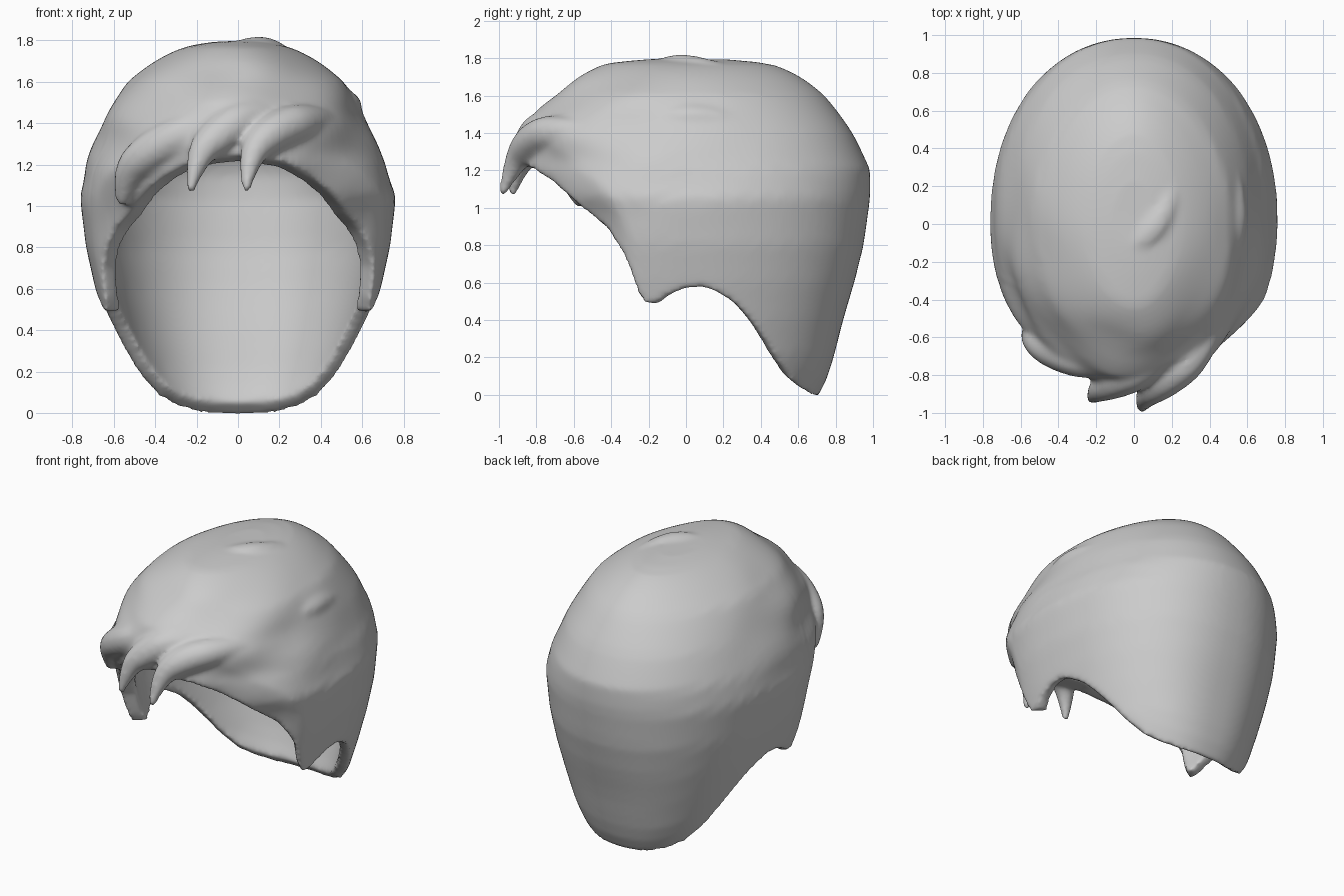
import bpy, bmesh
from math import sin, cos, sqrt, pi

if "Cube" in bpy.data.objects:
    bpy.data.objects.remove(bpy.data.objects["Cube"])

TOP, INNER_TOP, COLS, ROWS = 1.80, 1.68, 96, 30

# Cross-section by height: z -> half width, front reach, back reach
SECTIONS = [
    (1.80, 0.00, 0.00, 0.00), (1.77, 0.25, 0.43, 0.45), (1.70, 0.40, 0.57, 0.61),
    (1.60, 0.54, 0.69, 0.74), (1.50, 0.60, 0.80, 0.82), (1.40, 0.65, 0.85, 0.89),
    (1.20, 0.735, 0.86, 0.985), (1.05, 0.765, 0.83, 0.985), (0.80, 0.735, 0.77, 0.95),
    (0.60, 0.69, 0.73, 0.90), (0.40, 0.635, 0.70, 0.84), (0.20, 0.575, 0.70, 0.79),
    (0.08, 0.52, 0.70, 0.75), (-0.02, 0.46, 0.70, 0.70)]

# Hem height by angle from the nape (0) round to the forehead (180)
HEM = [(0, -0.015), (20, -0.005), (35, 0.03), (45, 0.08), (55, 0.18), (65, 0.33), (75, 0.48),
       (83, 0.56), (88, 0.58), (96, 0.53), (101, 0.48), (105, 0.49), (109, 0.56),
       (113, 0.73), (121, 0.90), (135, 1.03), (146, 1.13), (160, 1.21), (180, 1.24)]


def lookup(table, x):
    """Linear interpolation in a table sorted by its first column."""
    if x <= table[0][0]:
        return table[0][1:]
    for a, b in zip(table, table[1:]):
        if x <= b[0]:
            k = (x - a[0]) / (b[0] - a[0])
            return [p + (q - p) * k for p, q in zip(a[1:], b[1:])]
    return table[-1][1:]


def ramp(x, lo, hi):
    return min(1, max(0, (x - lo) / (hi - lo)))


DEPTHS = [(sqrt(TOP - s[0]),) + s[1:] for s in SECTIONS]


def shell_point(ang, z, hem, inner):
    s, c = sin(ang), cos(ang)
    shift = 0.12 * max(0, (z - 1) / 0.68) if inner else 0
    w, f, b = lookup(DEPTHS, sqrt(max(0, TOP - z - shift)))
    if s > 0:  # right side is a little slimmer above the ear
        w *= 1 - 0.04 * ramp(z, 1.05, 1.25)
    # temples curl in toward the face near the hem
    temple = ramp(-c, 0.3, 0.6) * ramp(z, 0.6, 0.9)
    if inner:
        k = min(1, (INNER_TOP - z) / 0.25)
        side = 0.075 + 0.07 * temple + 0.04 * temple * ramp(hem + 0.3 - z, 0, 0.3)
        w, f, b = w - side * k, f - 0.17 * k, b - 0.10 * k
    else:
        w -= 0.10 * temple * ramp(hem + 0.22 - z, 0, 0.22)
        # soft wavy relief on the upper front hair
        amp = 0.016 * ramp(z, 0.9, 1.3) * min(1, (TOP - z) / 0.15) * ramp(-c, -0.4, 0.3)
        wave = 1 + amp * sin(6 * ang + 13 * z) + 0.6 * amp * sin(4 * ang - 24 * z)
        w, f, b = w * wave, f * wave, b * wave
    p = 0.85 + 0.09 * ramp(z, 0.4, 1.1) + 0.12 * ramp(z, 1.4, 1.65)
    x = w * abs(s) ** p * (1 if s > 0 else -1)
    y = b * abs(c) ** p if c > 0 else -f * abs(c) ** p
    return (x, y, z)


# Hair cap: outer skin, hem and inner skin as one closed loft
bm = bmesh.new()
columns = []
for i in range(COLS):
    ang = 2 * pi * i / COLS
    deg = 360 * i / COLS
    hem = lookup(HEM, min(deg, 360 - deg))[0]
    inner_hem = hem + 0.02 + 0.045 * cos(ang)
    ts = [0.04 + 0.96 * j / ROWS for j in range(ROWS + 1)]
    pts = [shell_point(ang, TOP - (TOP - hem) * t ** 1.7, hem, False) for t in ts]
    pts += [shell_point(ang, INNER_TOP - (INNER_TOP - inner_hem) * t ** 1.7, hem, True)
            for t in reversed(ts)]
    columns.append([bm.verts.new(p) for p in pts])
for a, b in zip(columns, columns[1:] + columns[:1]):
    for j in range(len(a) - 1):
        bm.faces.new((a[j], a[j + 1], b[j + 1], b[j]))
bm.faces.new([c[0] for c in columns])
bm.faces.new([c[-1] for c in columns])
bmesh.ops.recalc_face_normals(bm, faces=bm.faces)
mesh = bpy.data.meshes.new("hair")
bm.to_mesh(mesh)
bm.free()
hair = bpy.data.objects.new("hair", mesh)
bpy.context.collection.objects.link(hair)


def lock(name, points):
    """Tapered strand through (x, y, z, radius) points."""
    cu = bpy.data.curves.new(name, 'CURVE')
    cu.dimensions = '3D'
    cu.bevel_depth = 1.0
    cu.bevel_resolution = 4
    cu.use_fill_caps = True
    sp = cu.splines.new('NURBS')
    sp.points.add(len(points) - 1)
    for p, (x, y, z, r) in zip(sp.points, points):
        p.co = (x, y, z, 1)
        p.radius = r
    sp.order_u = 3
    sp.use_endpoint_u = True
    sp.resolution_u = 8
    ob = bpy.data.objects.new(name, cu)
    bpy.context.collection.objects.link(ob)
    return ob


locks = [
    # fringe tufts swept from the right temple to the left
    lock("fringe_right", [(.47, -.44, 1.40, .05), (.34, -.70, 1.42, .09), (.16, -.83, 1.36, .10),
                          (.05, -.92, 1.24, .06), (.04, -.985, 1.07, .02)]),
    lock("fringe_middle", [(.32, -.58, 1.46, .06), (.05, -.77, 1.44, .10), (-.10, -.83, 1.34, .10),
                           (-.20, -.89, 1.24, .06), (-.23, -.93, 1.07, .02)]),
    lock("fringe_left", [(.10, -.68, 1.45, .06), (-.20, -.74, 1.38, .10), (-.42, -.68, 1.27, .10),
                         (-.54, -.60, 1.16, .08), (-.56, -.56, 1.01, .03)]),
    # raised waves over the front and right of the crown
    lock("front_wave", [(.42, -.40, 1.48, .04), (.15, -.55, 1.59, .09), (-.25, -.53, 1.57, .09),
                        (-.56, -.30, 1.34, .04)]),
    lock("side_wave", [(.44, .55, 1.38, .04), (.53, .20, 1.48, .07), (.52, -.12, 1.48, .08),
                       (.40, -.42, 1.44, .04)]),
    lock("crown_wave", [(.22, .50, 1.62, .04), (.22, .15, 1.71, .09), (.02, -.15, 1.75, .09),
                        (-.32, -.30, 1.58, .04)]),
]

# Fuse cap and locks into one smooth skin
bpy.ops.object.select_all(action='DESELECT')
for ob in locks:
    ob.select_set(True)
bpy.context.view_layer.objects.active = locks[0]
bpy.ops.object.convert(target='MESH')
hair.select_set(True)
bpy.context.view_layer.objects.active = hair
bpy.ops.object.join()
rm = hair.modifiers.new("fuse", 'REMESH')
rm.mode = 'VOXEL'
rm.voxel_size = 0.016
rm.use_smooth_shade = True
sm = hair.modifiers.new("soften", 'SMOOTH')
sm.factor = 0.5
sm.iterations = 10
